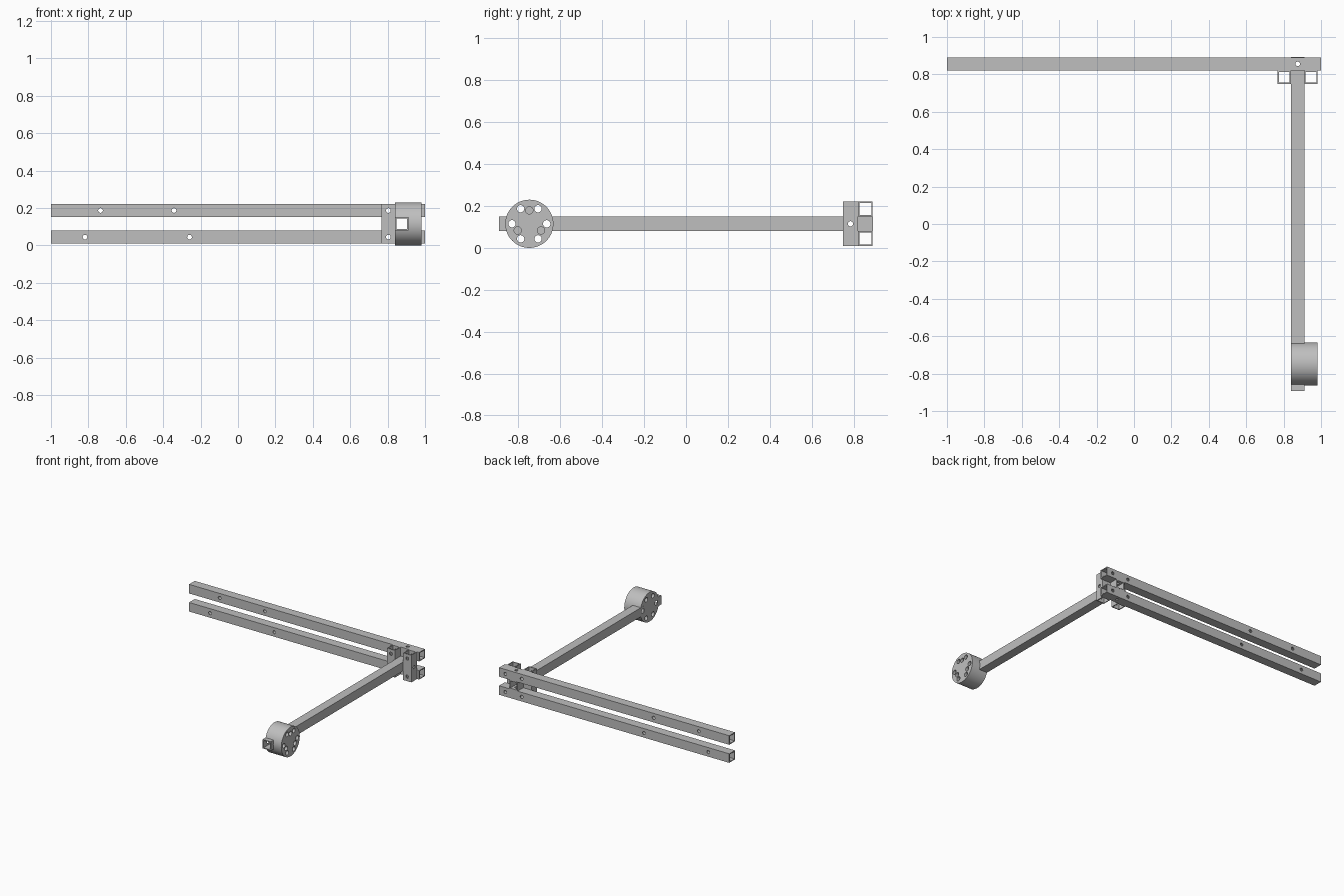
import bpy
import bmesh
import math
from mathutils import Matrix, Vector

cube = bpy.data.objects.get("Cube")
if cube:
    bpy.data.objects.remove(cube, do_unlink=True)

steel = bpy.data.materials.new("plain grey metal")
steel.use_nodes = True
GREY = (0.52, 0.52, 0.52, 1)
steel.diffuse_color = GREY
steel.node_tree.nodes["Principled BSDF"].inputs["Base Color"].default_value = GREY

SIZE, WALL = 0.071, 0.007
MID = 0.115                      # height of the arm axis
LOW, HIGH = MID - SIZE, MID + SIZE
ARM_X, BEAM_Y = 0.875, 0.856
POST_Y = BEAM_Y - SIZE
HUB = Vector((0.91, -0.748, MID))
HUB_R, HUB_W = 0.115, 0.14


def make_object(name, bm):
    bmesh.ops.recalc_face_normals(bm, faces=bm.faces)
    mesh = bpy.data.meshes.new(name)
    bm.to_mesh(mesh)
    bm.free()
    mesh.materials.append(steel)
    obj = bpy.data.objects.new(name, mesh)
    bpy.context.collection.objects.link(obj)
    return obj


def tube(name, axis, start, end, centre):
    """Open square tube along an axis; centre gives the other two coordinates."""
    bm = bmesh.new()
    others = [i for i in range(3) if i != axis]
    rings = []
    for along in (start, end):
        for half in (SIZE / 2, SIZE / 2 - WALL):
            ring = []
            for a, b in ((-1, -1), (1, -1), (1, 1), (-1, 1)):
                co = [0, 0, 0]
                co[axis] = along
                co[others[0]] = centre[0] + a * half
                co[others[1]] = centre[1] + b * half
                ring.append(bm.verts.new(co))
            rings.append(ring)
    outer0, inner0, outer1, inner1 = rings
    for p, q in ((outer0, outer1), (outer1, inner1), (inner1, inner0), (inner0, outer0)):
        for i in range(4):
            j = (i + 1) % 4
            bm.faces.new((p[i], p[j], q[j], q[i]))
    return make_object(name, bm)


def add_rod(bm, axis, centre, radius, length, sides=24):
    turn = (Matrix.Rotation(math.pi / 2, 4, "Y"),
            Matrix.Rotation(math.pi / 2, 4, "X"), Matrix())[axis]
    bmesh.ops.create_cone(bm, cap_ends=True, segments=sides, radius1=radius,
                          radius2=radius, depth=length,
                          matrix=Matrix.Translation(centre) @ turn)


def around_hub(radius, degrees, x):
    a = math.radians(degrees)
    return (x, HUB.y + radius * math.cos(a), HUB.z + radius * math.sin(a))


def cut(obj, *cutters):
    for cutter in cutters:
        mod = obj.modifiers.new("cut", "BOOLEAN")
        mod.operation = "DIFFERENCE"
        mod.solver = "EXACT"
        mod.object = cutter
    graph = bpy.context.evaluated_depsgraph_get()
    mesh = bpy.data.meshes.new_from_object(obj.evaluated_get(graph))
    obj.modifiers.clear()
    obj.data = mesh
    mesh.shade_smooth()
    mesh.set_sharp_from_angle(angle=math.radians(30))


# Drills that pass right through the frame and hub
bm = bmesh.new()
BOLT = 0.0125
for z, spots in ((LOW, (-0.818, -0.259)), (HIGH, (-0.735, -0.342))):
    for x in spots + (ARM_X - SIZE, ARM_X + SIZE):
        add_rod(bm, 1, (x, 0.82, z), BOLT, 0.3)
add_rod(bm, 2, (ARM_X, BEAM_Y, MID), BOLT, 0.5)
add_rod(bm, 0, (ARM_X, POST_Y, MID), BOLT, 0.4)
for k in range(6):
    add_rod(bm, 0, around_hub(0.083, 60 * k, HUB.x), 0.0175, 0.3)
drills = make_object("drill_cutter", bm)

# Blind holes in the outer face of the hub
bm = bmesh.new()
for k in range(3):
    add_rod(bm, 0, around_hub(0.064, 90 + 120 * k, 0.99), 0.0175, 0.15)
blind = make_object("blind_hole_cutter", bm)

# Slot where the arm passes through the hub
bm = bmesh.new()
bmesh.ops.create_cube(bm, size=1, matrix=Matrix.Translation((ARM_X - 0.05, HUB.y, MID))
                      @ Matrix.Diagonal((SIZE + 0.1, 0.5, SIZE, 1)))
slot = make_object("slot_cutter", bm)

# Pair of long beams, two posts and the arm
parts = [
    tube("lower_beam", 0, -1, 1, (BEAM_Y, LOW)),
    tube("upper_beam", 0, -1, 1, (BEAM_Y, HIGH)),
    tube("right_post", 2, LOW - SIZE / 2, HIGH + SIZE / 2, (ARM_X - SIZE, POST_Y)),
    tube("left_post", 2, LOW - SIZE / 2, HIGH + SIZE / 2, (ARM_X + SIZE, POST_Y)),
    tube("arm", 1, -0.892, 0.892, (ARM_X, MID)),
]
for part in parts:
    cut(part, drills)

# Round hub
bm = bmesh.new()
add_rod(bm, 0, HUB, HUB_R, HUB_W, 72)
hub = make_object("hub", bm)
cut(hub, slot, drills, blind)

for helper in (drills, blind, slot):
    bpy.data.objects.remove(helper, do_unlink=True)
